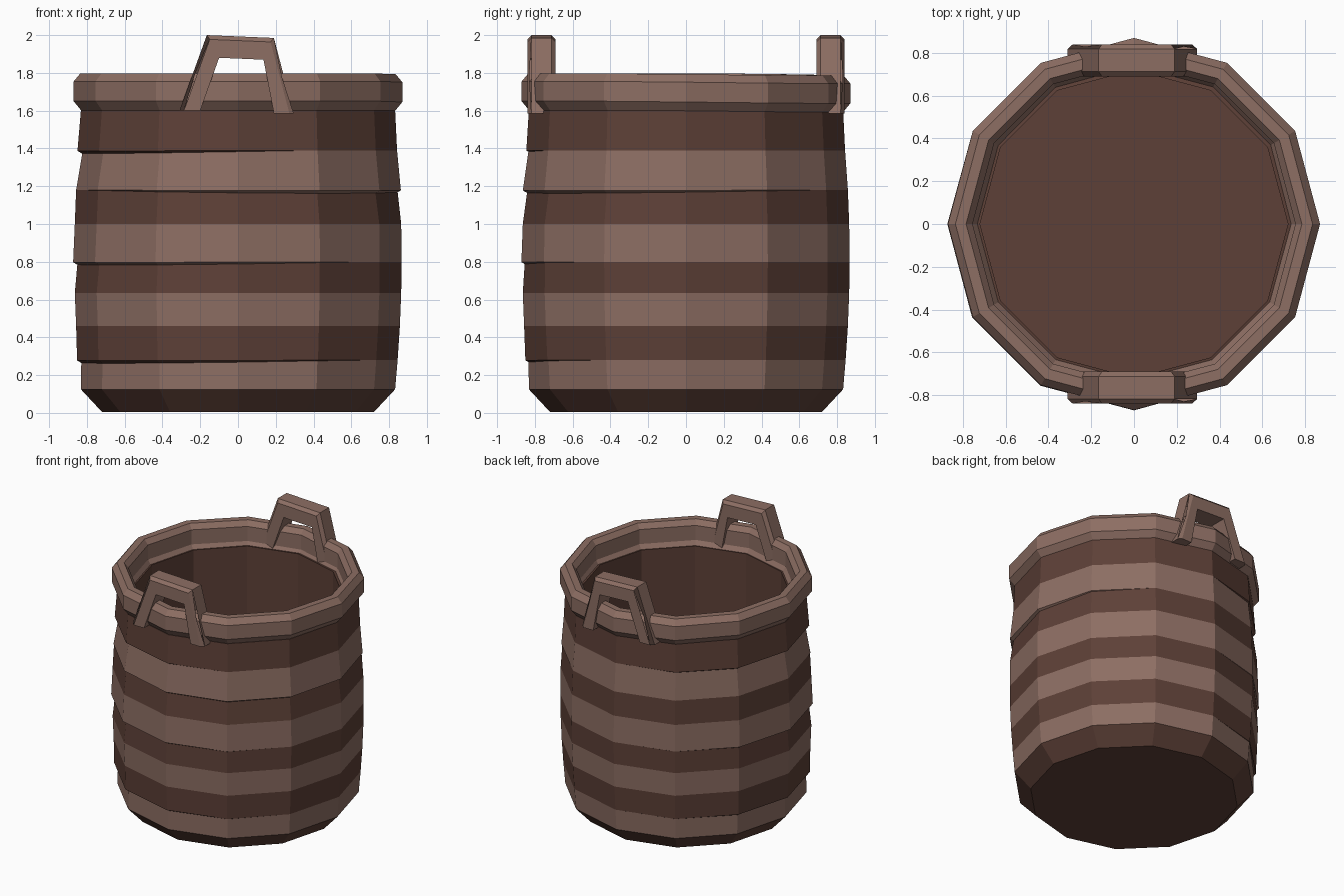
import bpy, bmesh, math

if "Cube" in bpy.data.objects:
    bpy.data.objects.remove(bpy.data.objects["Cube"])

N = 12


def material(name, rgb):
    m = bpy.data.materials.new(name)
    m.diffuse_color = (*rgb, 1)
    m.use_nodes = True
    m.node_tree.nodes["Principled BSDF"].inputs["Base Color"].default_value = m.diffuse_color
    return m


LIGHT = material("light_wicker", (0.266, 0.156, 0.125))
DARK = material("dark_wicker", (0.109, 0.051, 0.038))


def finish(name, bm, mats):
    bmesh.ops.recalc_face_normals(bm, faces=bm.faces[:])
    me = bpy.data.meshes.new(name)
    bm.to_mesh(me)
    bm.free()
    for m in mats:
        me.materials.append(m)
    ob = bpy.data.objects.new(name, me)
    bpy.context.collection.objects.link(ob)
    return ob


def lathe(name, rings, mat_ids, mats, closed=False, caps=()):
    """rings: functions angle -> (radius, z); mat_ids: one per gap between rings"""
    bm = bmesh.new()
    loops = []
    for ring in rings:
        loop = []
        for i in range(N):
            a = 2 * math.pi * i / N
            r, z = ring(a)
            loop.append(bm.verts.new((r * math.cos(a), r * math.sin(a), z)))
        loops.append(loop)
    for k in range(len(loops) if closed else len(loops) - 1):
        lo, hi = loops[k], loops[(k + 1) % len(loops)]
        for i in range(N):
            j = (i + 1) % N
            bm.faces.new((lo[i], lo[j], hi[j], hi[i])).material_index = mat_ids[k]
    for k in caps:
        bm.faces.new(loops[k]).material_index = 1
    return finish(name, bm, mats)


def flat(r, z):
    return lambda a: (r, z)


def ledge(r, z, depth, drop, facing):
    # uneven ring that sticks out mainly toward one side
    def ring(a):
        w = max(0.0, math.cos(a - math.radians(facing)) + 0.25) / 1.25
        return r + depth * w, z - drop * w
    return ring


# Woven body: alternating bands, some with an overhanging lower edge
bands = [(0.125, 0.832, None), (0.28, 0.845, 215), (0.46, 0.857, None),
         (0.635, 0.864, None), (0.80, 0.866, 215), (1.0, 0.864, None),
         (1.18, 0.857, -55), (1.39, 0.842, 195)]
rings, ids = [flat(0.72, 0.005)], [1]
for k, (z, r, facing) in enumerate(bands):
    if facing is None:
        rings.append(flat(r, z))
    else:
        rings.append(ledge(r, z, -0.018, 0.018, facing))
        ids.append(k % 2)
        rings.append(ledge(r, z, 0.008, 0.003, facing))
    ids.append(k % 2)
# Rolled under the rim, then inner wall down to the floor
for r, z in ((0.832, 1.60), (0.72, 1.62), (0.72, 0.12)):
    rings.append(flat(r, z))
    ids.append(1)
lathe("basket_body", rings, ids, [LIGHT, DARK], caps=(0, len(rings) - 1))


# Chamfered rim hoop, slightly lower at the back right
def rim_ring(r, z):
    return lambda a: (r, z - 0.012 * max(0, math.cos(a - math.radians(70))))


rim = [(0.825, 1.595), (0.87, 1.65), (0.87, 1.755), (0.835, 1.797),
       (0.785, 1.797), (0.755, 1.76), (0.755, 1.65), (0.72, 1.60)]
lathe("rim", [rim_ring(*p) for p in rim], [0] * len(rim), [LIGHT], closed=True)

# Handles: bent bar profile, extruded and chamfered on the outside
outer = [(-0.31, 1.60), (-0.165, 2.0), (0.19, 1.985), (0.295, 1.585)]
inner = [(0.19, 1.585), (0.135, 1.87), (-0.10, 1.88), (-0.20, 1.60)]


def handle(name, side):
    bm = bmesh.new()
    pts = outer + inner
    near, far = [[bm.verts.new((x, side * y, z)) for x, z in pts]
                 for y in (0.84, 0.69)]
    n = len(pts)
    for i in range(n):
        j = (i + 1) % n
        bm.faces.new((near[i], near[j], far[j], far[i]))
    for loop in (near, far):
        for i in range(3):
            bm.faces.new((loop[i], loop[i + 1], loop[6 - i], loop[7 - i]))
    edges = [bm.edges.get((loop[i], loop[i + 1]))
             for loop in (near, far) for i in range(3)]
    bmesh.ops.bevel(bm, geom=edges, offset=0.022, segments=1,
                    affect='EDGES', profile=0.5)
    finish(name, bm, [LIGHT])


handle("front_handle", -1)
handle("back_handle", 1)
